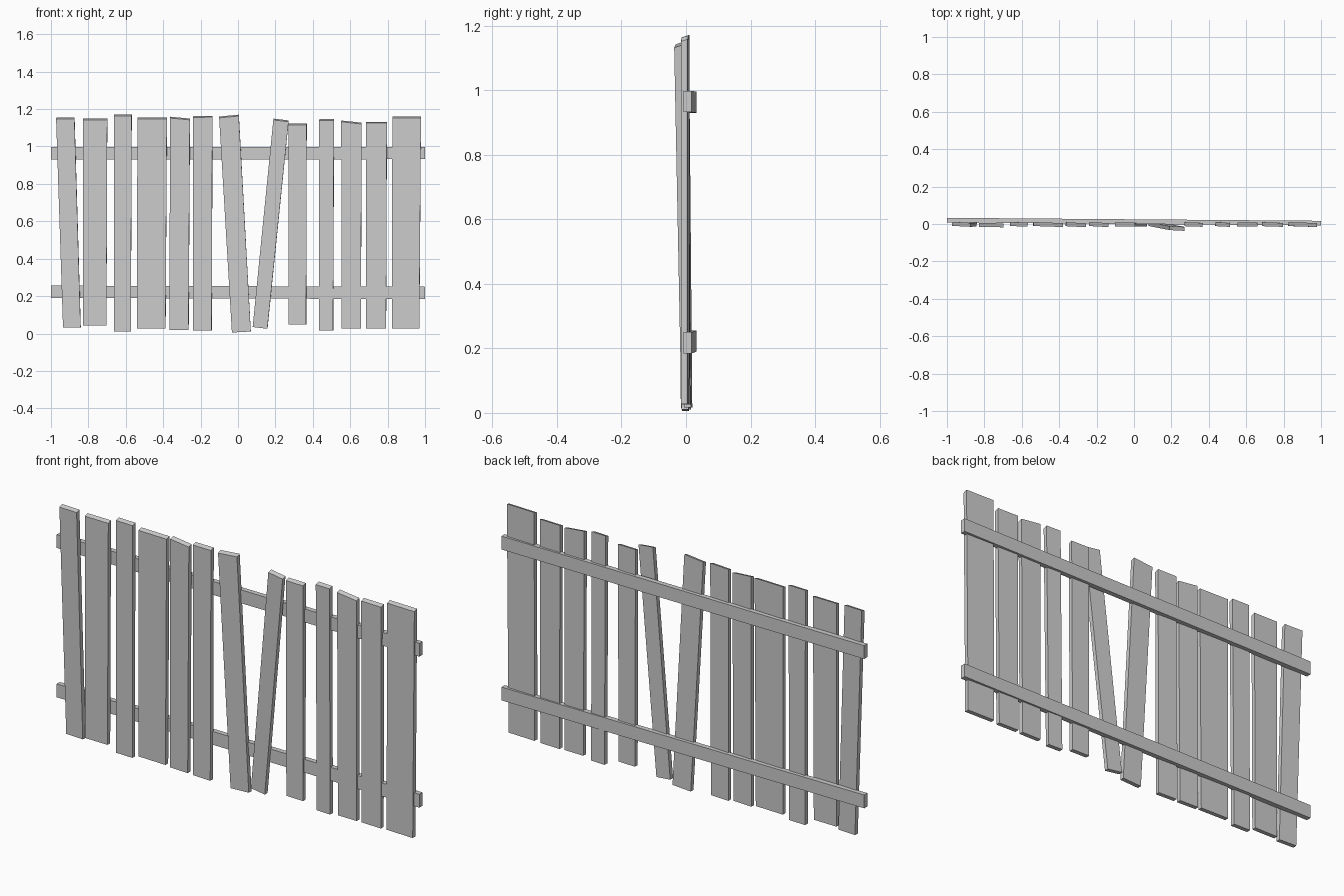
import bpy, bmesh
from math import radians, tan
from mathutils import Vector

PLANK_T = 0.021
RAIL_T = 0.025


def hexahedron(name, corners):
    """Box-like board from 8 corners: bottom loop of 4, then top loop of 4."""
    bm = bmesh.new()
    v = [bm.verts.new(c) for c in corners]
    bm.faces.new(v[3::-1])
    bm.faces.new(v[4:])
    for i in range(4):
        j = (i + 1) % 4
        bm.faces.new((v[i], v[j], v[j + 4], v[i + 4]))
    bmesh.ops.recalc_face_normals(bm, faces=bm.faces)
    mesh = bpy.data.meshes.new(name)
    bm.to_mesh(mesh)
    bm.free()
    obj = bpy.data.objects.new(name, mesh)
    bpy.context.collection.objects.link(obj)
    return obj


def board_end(x, y, z, width, twist, skew, cut):
    """Four corners of a plank end; skew tips it sideways, cut lowers the front edge."""
    h, t, s = width / 2, PLANK_T / 2, tan(radians(twist))
    out = []
    for sx, sy in ((-1, -1), (1, -1), (1, 1), (-1, 1)):
        out.append(Vector((x + sx * h + sy * t * s,
                           y + sy * t - sx * h * s,
                           z + sx * skew / 2 + (cut if sy > 0 else 0))))
    return out


# planks: x bottom, x top, width, z bottom, z top, y bottom, y top, twist, top skew
planks = [
    (-0.888, -0.923, 0.096, 0.032, 1.147, -0.001, -0.002, 3, 0.000),
    (-0.766, -0.764, 0.128, 0.043, 1.142, -0.006, -0.006, 1, 0.000),
    (-0.618, -0.615, 0.092, 0.010, 1.164, 0.003, -0.002, 2, 0.000),
    (-0.463, -0.459, 0.155, 0.027, 1.148, -0.002, -0.003, 2, 0.000),
    (-0.315, -0.310, 0.104, 0.020, 1.147, -0.003, -0.004, 3, -0.010),
    (-0.190, -0.188, 0.101, 0.015, 1.156, -0.003, -0.003, 3, 0.002),
    (0.018, -0.048, 0.103, 0.008, 1.158, -0.002, -0.003, 1, 0.010),
    (0.118, 0.230, 0.080, 0.030, 1.137, -0.002, -0.024, 3, -0.010),
    (0.318, 0.319, 0.095, 0.048, 1.116, 0.000, -0.003, 2, 0.000),
    (0.471, 0.474, 0.077, 0.017, 1.140, 0.007, -0.003, 3, 0.000),
    (0.606, 0.606, 0.106, 0.027, 1.126, 0.001, -0.003, 1, -0.012),
    (0.738, 0.740, 0.110, 0.026, 1.125, 0.001, -0.003, 2, 0.000),
    (0.896, 0.902, 0.150, 0.028, 1.152, -0.003, -0.003, 2, 0.000),
]
for i, (xb, xt, w, zb, zt, yb, yt, twist, skew) in enumerate(planks):
    lean = (xt - xb) * -0.08          # leaning boards have slightly tipped bottoms
    bottom = board_end(xb, yb, zb, w * 0.98, twist, lean if abs(xt - xb) > 0.05 else 0, 0)
    top = board_end(xt, yt, zt, w * 1.02, twist, skew, 0.007)
    hexahedron(f"plank_{i + 1}", bottom + top)

# two horizontal rails behind the planks, slightly askew
for name, zl, zr in (("rail_lower", 0.19, 0.184), ("rail_upper", 0.93, 0.932)):
    corners = []
    for dz in (0, 0.066):
        corners += [(-1, 0.008, zl + dz), (1, -0.008, zr + dz),
                    (1, -0.008 + RAIL_T, zr + dz), (-1, 0.008 + RAIL_T, zl + dz)]
    hexahedron(name, corners)
